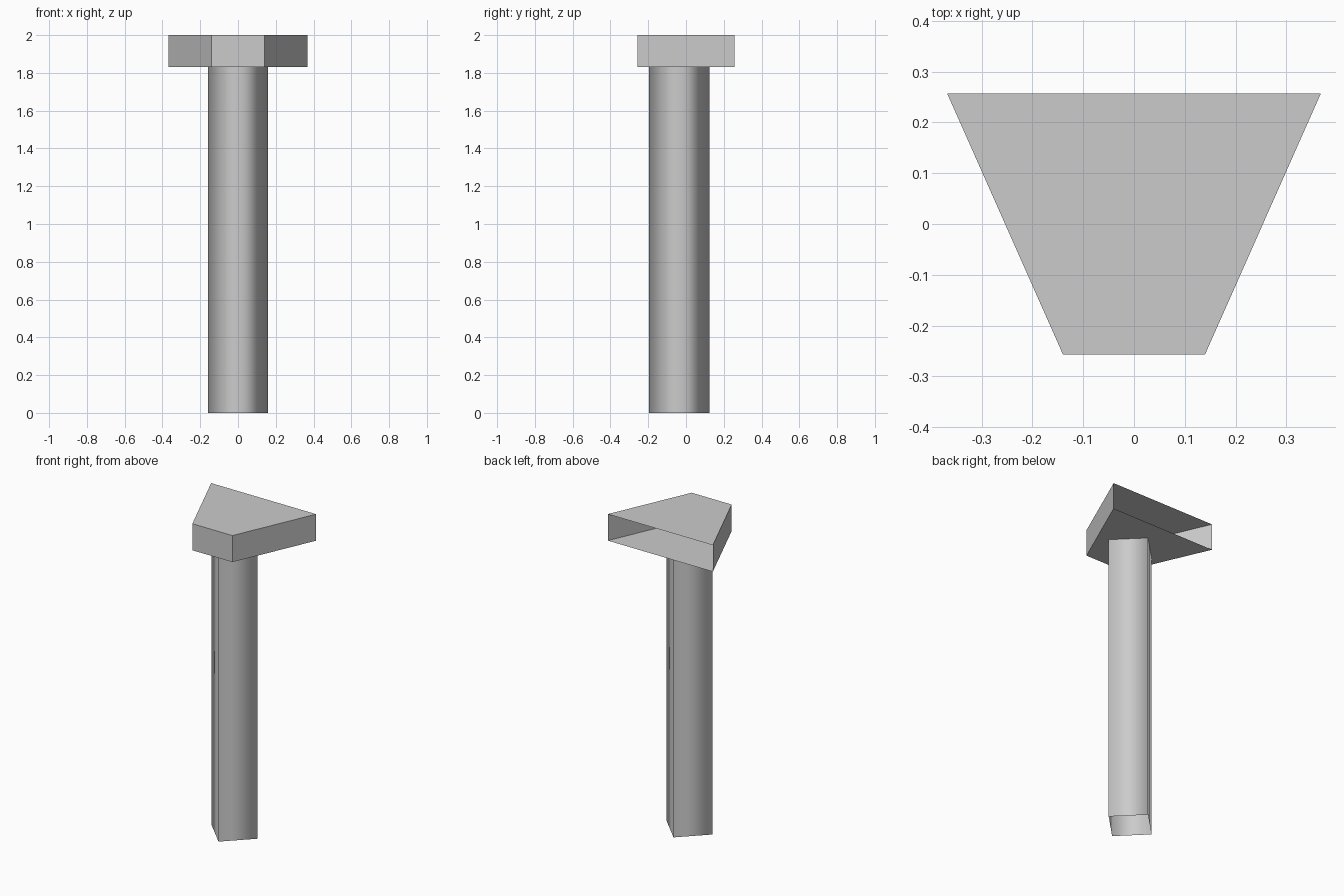
import bpy, bmesh

if "Cube" in bpy.data.objects:
    bpy.data.objects.remove(bpy.data.objects["Cube"])

HEAD_BOTTOM, HEAD_TOP = 1.832, 2.0

# Head: trapezoid plate, left open along its wide back edge
outline = [(-0.14, -0.257), (0.14, -0.257), (0.368, 0.257), (-0.368, 0.257)]
bm = bmesh.new()
low = [bm.verts.new((x, y, HEAD_BOTTOM)) for x, y in outline]
high = [bm.verts.new((x, y, HEAD_TOP)) for x, y in outline]
bm.faces.new(low[::-1])
bm.faces.new(high)
for a, b in ((0, 1), (1, 2), (3, 0)):
    bm.faces.new((low[a], low[b], high[b], high[a]))
mesh = bpy.data.meshes.new("head_plate")
bm.to_mesh(mesh)
bm.free()
head = bpy.data.objects.new("head_plate", mesh)
bpy.context.collection.objects.link(head)

# Post: four-sided, smooth-shaded open tube set corner-forward
bpy.ops.mesh.primitive_cylinder_add(
    vertices=4, radius=0.16, depth=HEAD_BOTTOM, end_fill_type='NOTHING',
    location=(0, -0.035, HEAD_BOTTOM / 2))
post = bpy.context.object
post.name = "post"
bpy.ops.object.shade_smooth()
